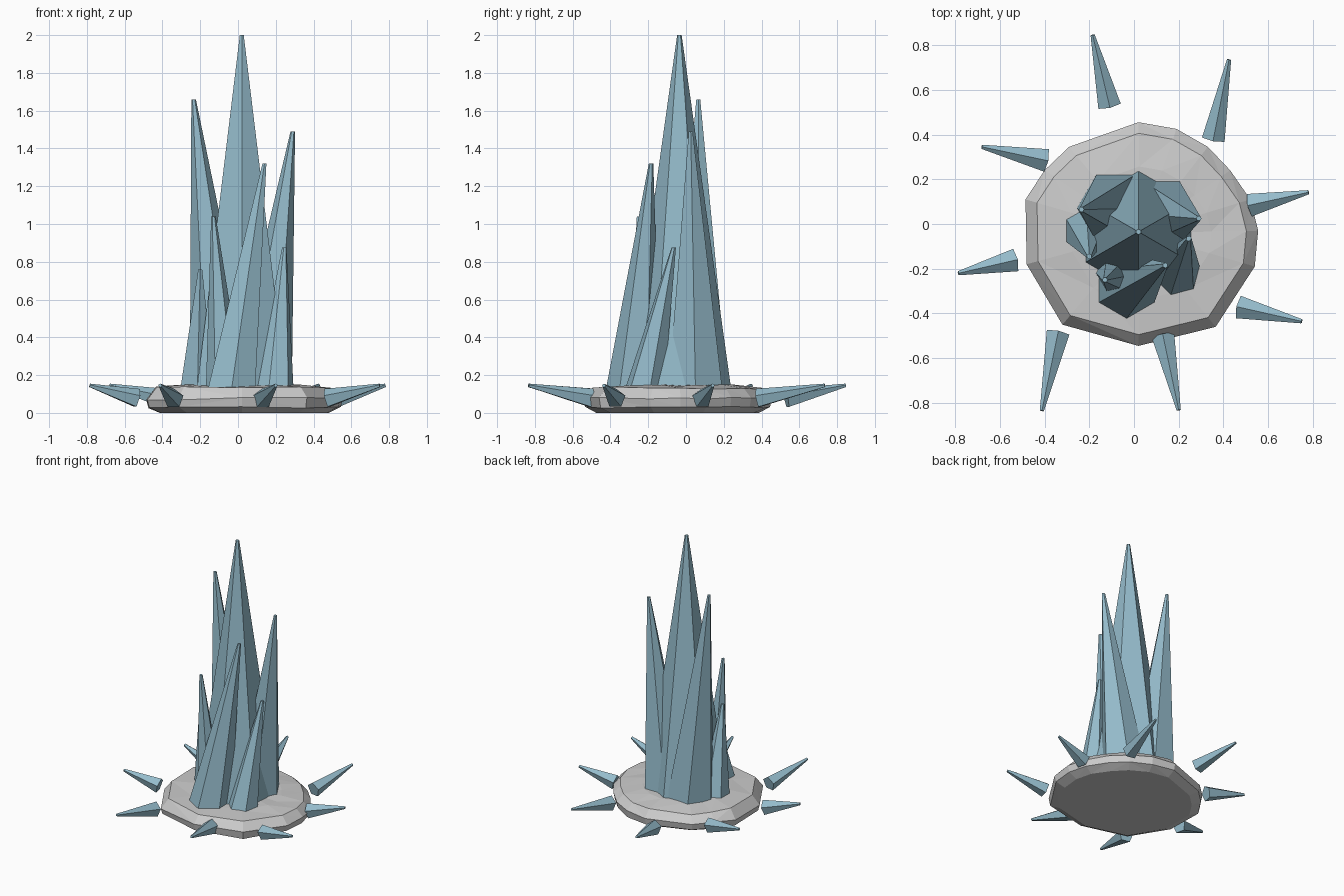
import bpy, bmesh, math, random
from mathutils import Vector

if "Cube" in bpy.data.objects:
    bpy.data.objects.remove(bpy.data.objects["Cube"])

random.seed(3)
ice = bpy.data.materials.new("ice_blue")
ice.diffuse_color = (0.30, 0.50, 0.60, 1)
ice.use_nodes = True
ice.node_tree.nodes["Principled BSDF"].inputs["Base Color"].default_value = ice.diffuse_color


def make_object(name, bm, mat=None):
    bmesh.ops.recalc_face_normals(bm, faces=bm.faces)
    me = bpy.data.meshes.new(name)
    bm.to_mesh(me)
    bm.free()
    if mat:
        me.materials.append(mat)
    ob = bpy.data.objects.new(name, me)
    bpy.context.collection.objects.link(ob)
    return ob


def bridge(bm, a, b):
    n = len(a)
    for i in range(n):
        bm.faces.new((a[i], a[(i + 1) % n], b[(i + 1) % n], b[i]))


def spike(name, base, tip, r1, r2, sides, turn, u, v):
    """Tapered crystal whose end rings lie in the plane of u and v."""
    bm = bmesh.new()
    rings = []
    for c, r in ((Vector(base), r1), (Vector(tip), r2)):
        angles = [math.radians(turn) + math.tau * i / sides for i in range(sides)]
        rings.append([bm.verts.new(c + r * (math.cos(a) * u + math.sin(a) * v)) for a in angles])
    bridge(bm, *rings)
    for ring in rings:
        bm.faces.new(ring)
    return make_object(name, bm, ice)


# Rock base: irregular outline swept through a few rings, then faceted
outline = [(0.02, 0.455), (0.19, 0.425), (0.33, 0.345), (0.43, 0.24), (0.52, 0.11),
           (0.555, -0.03), (0.54, -0.19), (0.365, -0.46), (0.02, -0.545), (-0.32, -0.45),
           (-0.48, -0.18), (-0.485, 0.11), (-0.40, 0.24), (-0.29, 0.345)]
cx, cy = 0.03, -0.04
bm = bmesh.new()
rings = []
for scale, z, jitter in ((0.86, 0.005, 0), (0.98, 0.03, 0.005), (1.0, 0.075, 0.008),
                         (0.90, 0.13, 0.01), (0.6, 0.145, 0.006)):
    rings.append([bm.verts.new((cx + (x - cx) * scale, cy + (y - cy) * scale,
                                z + random.uniform(-jitter, jitter))) for x, y in outline])
for a, b in zip(rings, rings[1:]):
    bridge(bm, a, b)
bm.faces.new(rings[0])
bmesh.ops.translate(bm, verts=rings[0], vec=(0, 0, -0.005))
top = bm.verts.new((cx, cy, 0.15))
for i in range(len(outline)):
    bm.faces.new((rings[-1][i], rings[-1][(i + 1) % len(outline)], top))
bmesh.ops.triangulate(bm, faces=[f for f in bm.faces if len(f.verts) == 4])
make_object("rock_base", bm)

# Upright crystals: base x, y, tip x, y, z, radius, turn
uprights = [
    (0.02, -0.035, 0.02, -0.035, 2.00, 0.275, 30),
    (-0.08, 0.07, -0.235, 0.065, 1.66, 0.175, 0),
    (0.12, 0.05, 0.29, 0.025, 1.49, 0.165, 0),
    (-0.035, -0.28, 0.14, -0.185, 1.32, 0.145, 30),
    (-0.07, -0.22, -0.13, -0.25, 1.04, 0.10, 0),
    (-0.215, -0.025, -0.20, -0.145, 0.76, 0.105, 30),
    (0.19, -0.22, 0.245, -0.065, 0.875, 0.108, 15),
]
X, Y, Z = Vector((1, 0, 0)), Vector((0, 1, 0)), Vector((0, 0, 1))
for i, (bx, by, tx, ty, tz, r, turn) in enumerate(uprights):
    spike(f"upright_crystal_{i + 1}", (bx, by, 0.12), (tx, ty, tz), r, 0.012, 6, turn, X, Y)

# Small crystals fanned around the rim: base x, y, tip x, y
rim = [
    (-0.11, 0.53, -0.185, 0.845), (0.355, 0.38, 0.425, 0.735),
    (0.52, 0.085, 0.78, 0.142), (0.47, -0.372, 0.75, -0.435),
    (0.13, -0.50, 0.20, -0.832), (-0.34, -0.487, -0.412, -0.835),
    (-0.533, -0.162, -0.785, -0.22), (-0.395, 0.285, -0.68, 0.345),
]
for i, (bx, by, tx, ty) in enumerate(rim):
    base, tip = Vector((bx, by, 0.075)), Vector((tx, ty, 0.145))
    axis = (tip - base).normalized()
    side = axis.cross(Z).normalized()
    spike(f"rim_crystal_{i + 1}", base, tip, 0.054, 0.01, 5, 90, side, side.cross(axis))
